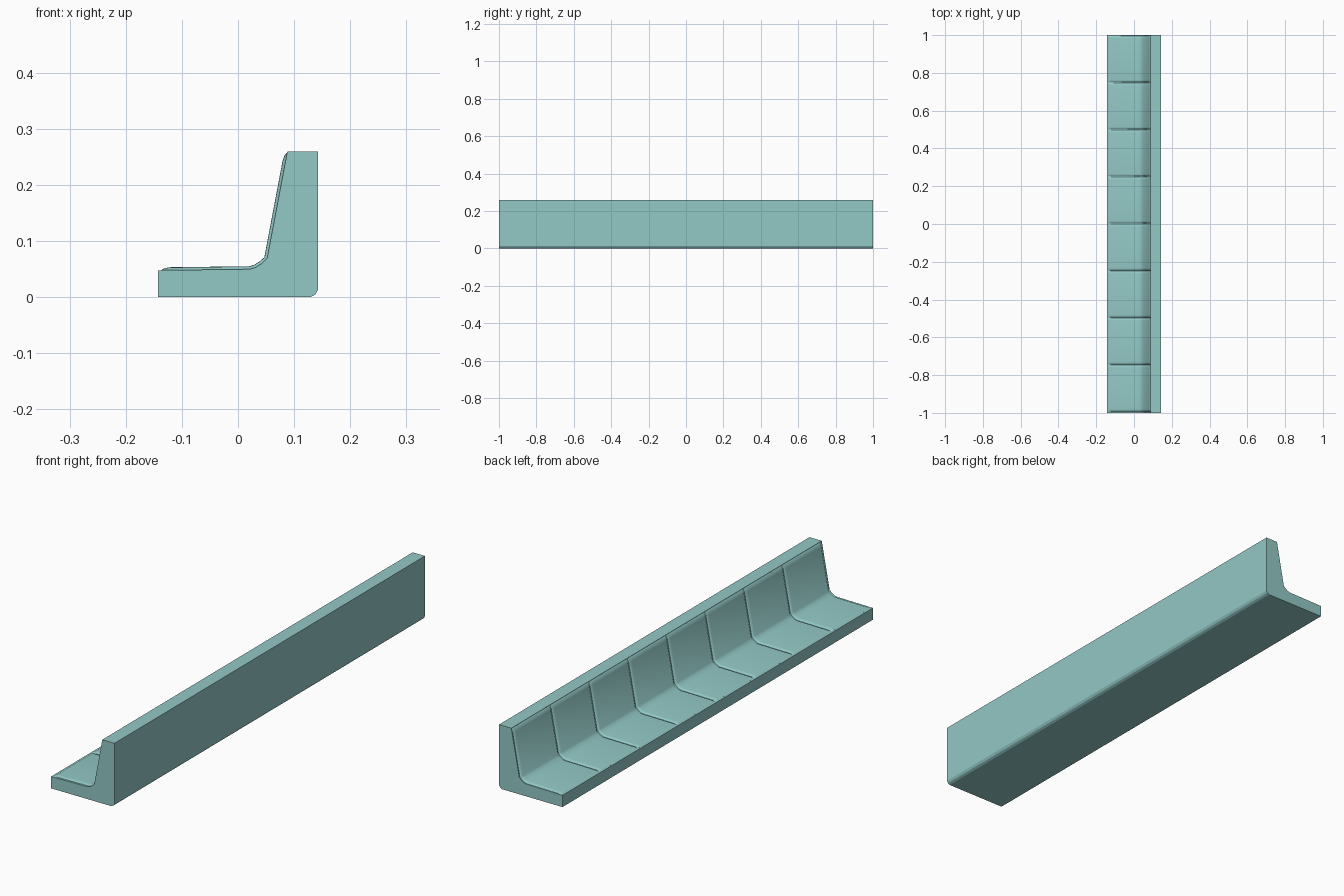
import bpy
import bmesh
from mathutils import Vector

default = bpy.data.objects.get("Cube")
if default:
    bpy.data.objects.remove(default)

teal = bpy.data.materials.new("soft_teal")
teal.use_nodes = True
colour = (0.29, 0.58, 0.56, 1)
teal.diffuse_color = colour
teal.node_tree.nodes["Principled BSDF"].inputs["Base Color"].default_value = colour

# Seat and backrest line, running from the front lip to the top of the back
seat_line = [(-0.143, 0.048), (0.02, 0.05), (0.031, 0.053),
             (0.042, 0.06), (0.052, 0.07), (0.088, 0.26)]
under_line = [(0.143, 0.26), (0.143, 0.014), (0.138, 0.005), (0.129, 0), (-0.143, 0)]


def loft(name, sections, angle):
    """Skin a row of closed sections and cap both ends."""
    bm = bmesh.new()
    rings = [[bm.verts.new(p) for p in s] for s in sections]
    n = len(rings[0])
    for a, b in zip(rings, rings[1:]):
        for i in range(n):
            j = (i + 1) % n
            bm.faces.new((a[i], a[j], b[j], b[i]))
    bm.faces.new(rings[0])
    bm.faces.new(rings[-1])
    bmesh.ops.recalc_face_normals(bm, faces=bm.faces)
    mesh = bpy.data.meshes.new(name)
    bm.to_mesh(mesh)
    bm.free()
    mesh.materials.append(teal)
    obj = bpy.data.objects.new(name, mesh)
    bpy.context.collection.objects.link(obj)
    bpy.ops.object.select_all(action='DESELECT')
    obj.select_set(True)
    bpy.context.view_layer.objects.active = obj
    bpy.ops.object.shade_smooth_by_angle(angle=angle)


# Bench body: one profile along the whole length
loft("bench_body", [[(x, y, z) for x, z in seat_line + under_line] for y in (-1, 1)], 0.4)

# Cushion cross-section: raised skin over the seat line, sunk slightly at the back
cushion_line = [(-0.137, 0.0481, 0), (-0.131, 0.0481, 0.7), (-0.122, 0.0482, 1)]
cushion_line += [(x, z, 1) for x, z in seat_line[1:-1]]
cushion_line += [(0.0845, 0.242, 1), (0.0865, 0.252, 0.7), (0.0875, 0.2575, 0)]


def cushion_section(y, height):
    top, bottom = [], []
    for i, (x, z, rise) in enumerate(cushion_line):
        ax, az, _ = cushion_line[max(i - 1, 0)]
        bx, bz, _ = cushion_line[min(i + 1, len(cushion_line) - 1)]
        normal = Vector((az - bz, 0, bx - ax)).normalized()
        point = Vector((x, y, z))
        top.append(point + normal * height * rise)
        bottom.append(point - normal * 0.004)
    return top + bottom[::-1]


# Eight cushions with rounded side edges, split by narrow grooves
count, start, pitch, gap = 8, -0.994, 0.249, 0.004
edge = [(0, 0), (0.003, 0.0028), (0.007, 0.0045), (0.013, 0.0052)]
for k in range(count):
    near = start + k * pitch + gap / 2
    far = near + pitch - gap
    rows = [(near + d, h) for d, h in edge] + [(far - d, h) for d, h in reversed(edge)]
    loft(f"cushion_{k + 1}", [cushion_section(y, h) for y, h in rows], 0.7)
